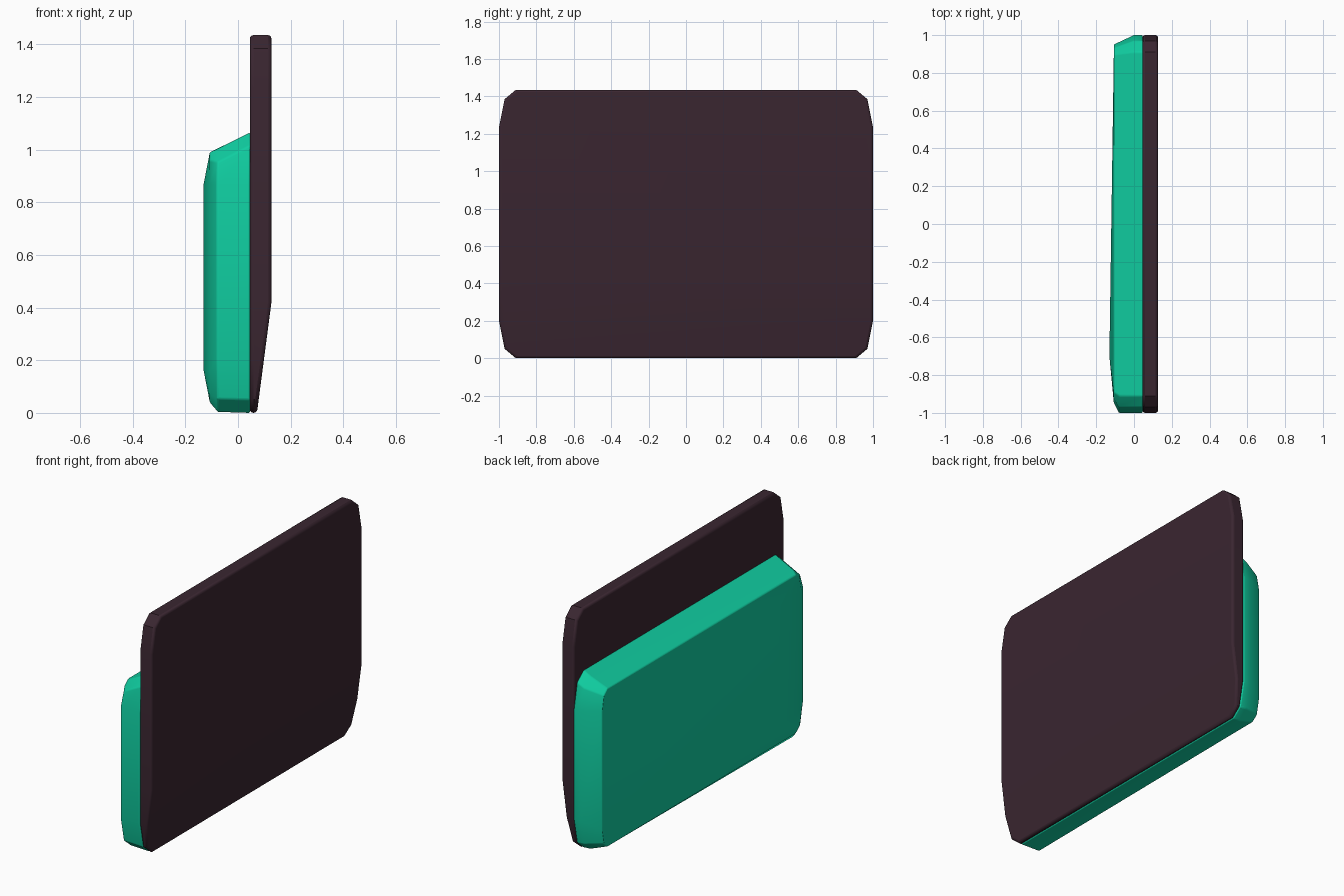
import bpy, bmesh, math

cube = bpy.data.objects.get("Cube")
if cube:
    bpy.data.objects.remove(cube, do_unlink=True)


def material(name, color):
    m = bpy.data.materials.new(name)
    m.use_nodes = True
    m.diffuse_color = (*color, 1)
    bsdf = m.node_tree.nodes["Principled BSDF"]
    bsdf.inputs["Base Color"].default_value = (*color, 1)
    bsdf.inputs["Roughness"].default_value = 0.6
    return m


dark = material("dark plum", (0.042, 0.019, 0.030))
green = material("mint green", (0.005, 0.61, 0.352))


def outline(y0, y1, z0, z1, k=1.0):
    """Rectangle in the YZ plane with tall, faceted corners; k scales the corners."""
    corner = [(0.0, 0.20), (0.03, 0.05), (0.09, 0.0)]
    pts = []
    for ys, zs in ((1, 1), (-1, 1), (-1, -1), (1, -1)):
        y, z = (y1 if ys > 0 else y0), (z1 if zs > 0 else z0)
        c = [(y - ys * a * k, z - zs * b * k) for a, b in corner]
        pts += c if ys == zs else c[::-1]
    return pts


def loft(bm, loops):
    """Bridge a list of loops of 3D points and cap both ends."""
    rings = [[bm.verts.new(p) for p in loop] for loop in loops]
    n = len(rings[0])
    for a, b in zip(rings, rings[1:]):
        for i in range(n):
            j = (i + 1) % n
            bm.faces.new((a[i], a[j], b[j], b[i]))
    bm.faces.new(rings[0])
    bm.faces.new(rings[-1])


def finish(bm, name, mat, bevel, angle):
    bmesh.ops.remove_doubles(bm, verts=bm.verts, dist=0.0005)
    bmesh.ops.recalc_face_normals(bm, faces=bm.faces)
    mesh = bpy.data.meshes.new(name)
    bm.to_mesh(mesh)
    bm.free()
    mesh.materials.append(mat)
    ob = bpy.data.objects.new(name, mesh)
    bpy.context.collection.objects.link(ob)
    mod = ob.modifiers.new("soft edges", "BEVEL")
    mod.width = bevel
    mod.segments = 3
    mod.limit_method = "ANGLE"
    mod.angle_limit = math.radians(angle)
    bpy.ops.object.select_all(action="DESELECT")
    ob.select_set(True)
    bpy.context.view_layer.objects.active = ob
    bpy.ops.object.shade_smooth_by_angle(angle=math.radians(35))
    return ob


# Upright panel: rounded slab whose outer face tapers in near the bottom
INNER, OUTER, FOLD = 0.045, 0.127, 0.42
bm = bmesh.new()
shape = outline(-1, 1, 0.0, 1.435)
loft(bm, [[(x, y, z) for y, z in shape] for x in (INNER, OUTER)])
bmesh.ops.bisect_plane(bm, geom=bm.verts[:] + bm.edges[:] + bm.faces[:],
                       plane_co=(0, 0, FOLD), plane_no=(0, 0, 1))
for v in bm.verts:
    if v.co.x > 0.1 and v.co.z < FOLD:
        v.co.x -= 0.055 * (FOLD - v.co.z) / FOLD
finish(bm, "upright_panel", dark, 0.013, 50)

# Pad: lofted outward from the panel, with one end fuller than the other
bm = bmesh.new()
base = [(0.046, y, z) for y, z in outline(-1, 1, 0.0, 1.065)]
shoulder = [(-0.04 * (1 - y) if y > 0 else -0.04 + 0.04 * y, y, z)
            for y, z in outline(-1, 1, 0.004, 1.065)]
# the top slopes straight down from the panel to the rim
shoulder = [(x, y, z if z < 0.9 else z - 0.5 * (0.046 - x)) for x, y, z in shoulder]
rim = [(-0.107, y, z) for y, z in outline(-0.945, 0.95, 0.04, 0.99, 0.6)]
face = [(-0.1195 + 0.0155 * y, y, z) for y, z in outline(-0.7, 0.9, 0.16, 0.87, 0.0)]
loft(bm, [base, shoulder, rim, face])
finish(bm, "pad", green, 0.006, 28)
